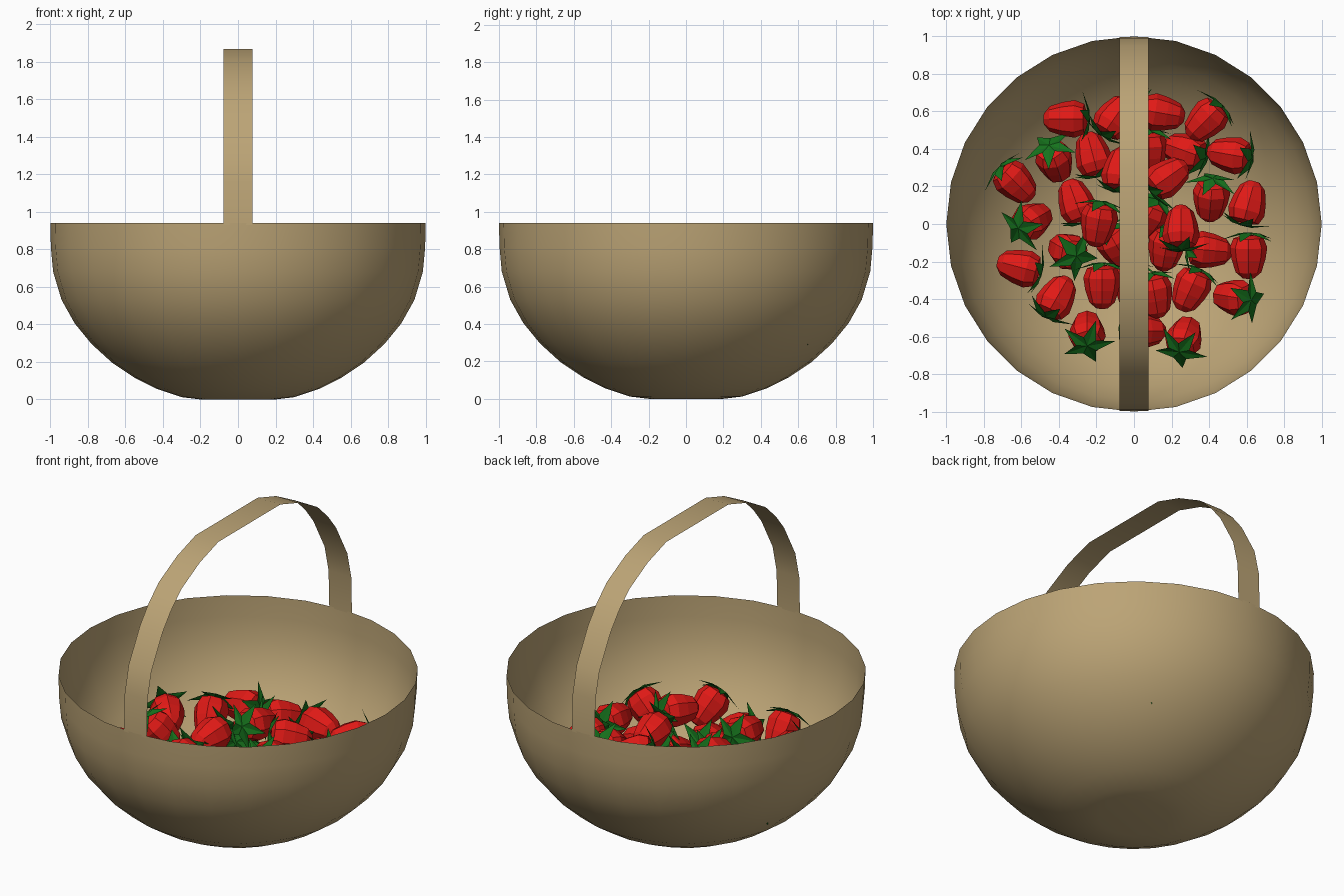
import bpy
from math import sin, cos, pi, radians
from mathutils import Vector

if "Cube" in bpy.data.objects:
    bpy.data.objects.remove(bpy.data.objects["Cube"])


def material(name, rgb):
    m = bpy.data.materials.new(name)
    m.diffuse_color = (*rgb, 1)
    m.use_nodes = True
    m.node_tree.nodes["Principled BSDF"].inputs["Base Color"].default_value = m.diffuse_color
    return m


wicker = material("wicker", (0.50, 0.37, 0.18))
red = material("berry_red", (0.75, 0.01, 0.008))
green = material("leaf_green", (0.008, 0.17, 0.012))


def add_object(name, mesh):
    ob = bpy.data.objects.new(name, mesh)
    bpy.context.collection.objects.link(ob)
    return ob


def lathe(profile, n):
    """Revolve (radius, z) points, bottom to top, with closed ends."""
    verts = [(r * sin(2 * pi * i / n), -r * cos(2 * pi * i / n), z)
             for r, z in profile for i in range(n)]
    faces = [(k * n + i, k * n + (i + 1) % n, (k + 1) * n + (i + 1) % n, (k + 1) * n + i)
             for k in range(len(profile) - 1) for i in range(n)]
    faces.append(tuple(reversed(range(n))))
    return verts, faces


def make_mesh(name, verts, faces, mat, smooth=False):
    me = bpy.data.meshes.new(name)
    me.from_pydata(verts, [], faces)
    me.materials.append(mat)
    for p in me.polygons:
        p.use_smooth = smooth
    me.update()
    return me


# Basket bowl, a thin open shell
bowl = [(0.2, 0), (0.3, 0.012), (0.43, 0.055), (0.55, 0.115), (0.67, 0.195), (0.78, 0.295),
        (0.87, 0.405), (0.94, 0.53), (0.985, 0.68), (0.997, 0.81), (1.0, 0.94)]
add_object("basket_bowl", make_mesh("basket_bowl", *lathe(bowl, 28), wicker, True))

# Handle strip arching from front to back
half = [(0.995, 0.93), (0.988, 1.16), (0.95, 1.32), (0.84, 1.52), (0.76, 1.62),
        (0.66, 1.715), (0.48, 1.81), (0.3, 1.868)]
path = [(-y, z) for y, z in half] + half[::-1]
verts = [(x, y, z) for y, z in path for x in (-0.077, 0.077)]
faces = [(2 * i, 2 * i + 1, 2 * i + 3, 2 * i + 2) for i in range(len(path) - 1)]
add_object("basket_handle", make_mesh("basket_handle", verts, faces, wicker, True))

# Berry with a five-pointed leaf cap, sharing one mesh
body = [(0.03, -0.12), (0.068, -0.088), (0.09, -0.02), (0.1, 0.045), (0.08, 0.095), (0.03, 0.11)]
verts, faces = lathe(body, 8)
n_body = len(faces)
c = len(verts)
verts.append((0, 0, 0.125))
for i in range(10):
    r, z = ((0.15, 0.085), (0.06, 0.12))[i % 2]
    verts.append((r * cos(pi * i / 5), r * sin(pi * i / 5), z))
faces += [(c, c + 1 + i, c + 1 + (i + 1) % 10) for i in range(10)]
berry = make_mesh("strawberry", verts, faces, red)
berry.materials.append(green)
for p in berry.polygons[n_body:]:
    p.material_index = 1

# Berry layers by height: x, y, heading of the cap, upward tilt of the cap
outer = [(-.36, .56, 0, 5), (-.1, .57, 235, 10), (.15, .59, 170, 5), (.38, .55, 45, 5),
         (.51, .37, -10, 15), (.41, .13, 85, 25), (.61, .11, 255, 5), (.61, -.17, 90, 5),
         (.53, -.39, -10, 40), (.27, -.6, 250, 45), (-.25, -.57, 270, 50),
         (-.41, -.39, 240, 15), (-.61, -.23, -15, 5), (-.54, .02, 210, 45),
         (-.63, .22, 135, 10), (-.42, .33, 110, 40)]
lower = [(.27, .39, -20, 20), (.05, -.57, 180, 20), (-.22, .37, 285, 5), (-.31, .12, 290, 5),
         (-.36, -.14, -30, 60), (-.01, -.33, 90, 10), (.11, -.38, 100, 10), (.4, -.14, 175, 10),
         (.17, -.13, 80, 15), (.08, .38, 90, 10), (.07, .03, 60, 20), (-.09, -.12, 120, 20)]
upper = [(-.07, .29, 260, 10), (-.19, 0, 80, 10), (-.17, -.33, 90, 5), (.3, -.35, 65, 5),
         (.25, -.02, 270, 15), (.18, .25, 215, 10)]
for layer, height in ((outer, 0.42), (lower, 0.35), (upper, 0.49)):
    for x, y, heading, tilt in layer:
        a, t = radians(heading), radians(tilt)
        axis = Vector((cos(a) * cos(t), sin(a) * cos(t), sin(t)))
        ob = add_object("strawberry", berry)
        ob.location = (x, y, height)
        ob.rotation_euler = axis.to_track_quat('Z', 'Y').to_euler()
